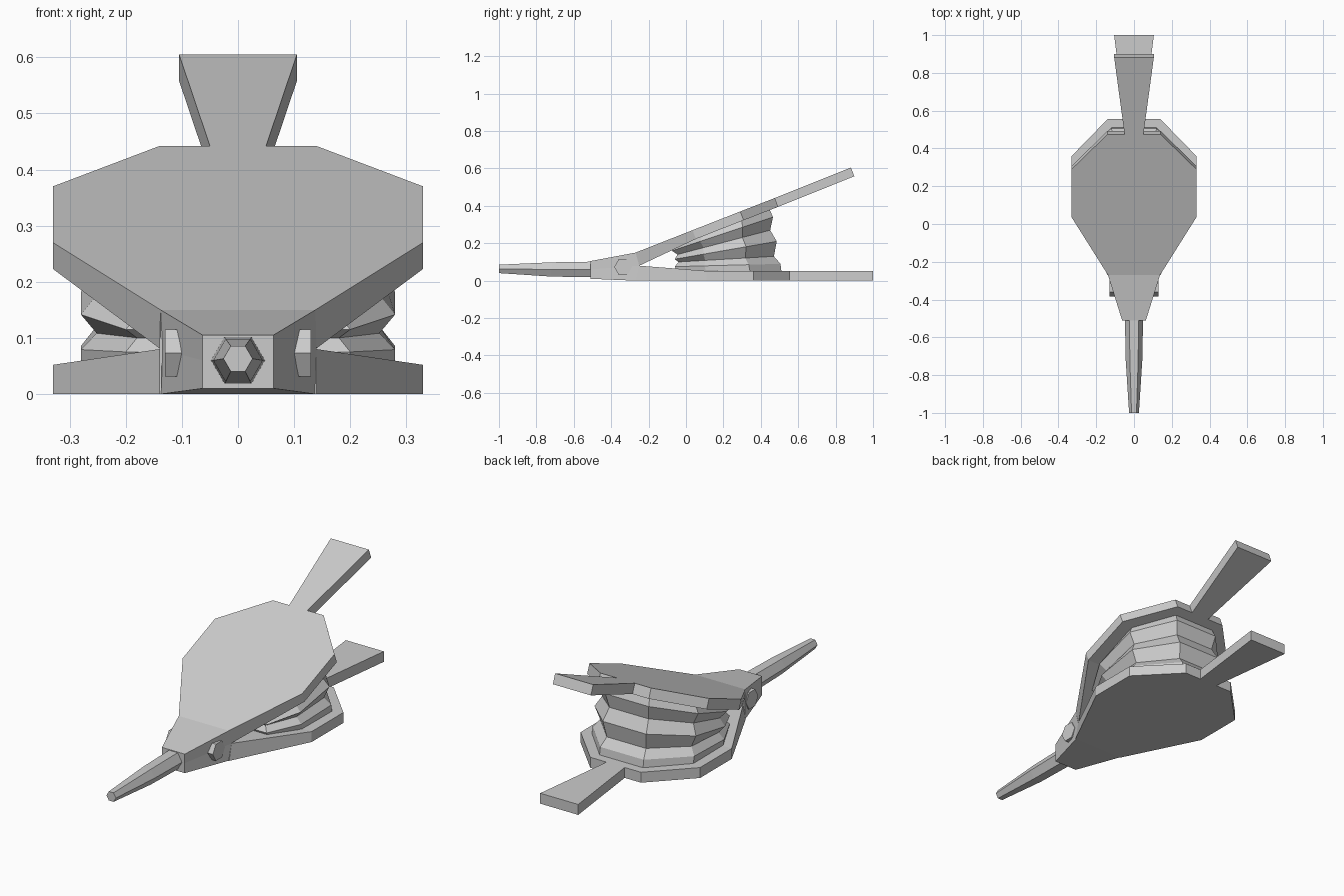
import bpy, bmesh, math

if "Cube" in bpy.data.objects:
    bpy.data.objects.remove(bpy.data.objects["Cube"])


def finish(name, bm):
    bmesh.ops.recalc_face_normals(bm, faces=bm.faces[:])
    mesh = bpy.data.meshes.new(name)
    bm.to_mesh(mesh)
    bm.free()
    obj = bpy.data.objects.new(name, mesh)
    bpy.context.collection.objects.link(obj)
    return obj


def loft(name, rings):
    """Skin a list of closed rings and cap both ends."""
    bm = bmesh.new()
    vs = [[bm.verts.new(p) for p in r] for r in rings]
    n = len(rings[0])
    for a, b in zip(vs, vs[1:]):
        for i in range(n):
            j = (i + 1) % n
            bm.faces.new((a[i], a[j], b[j], b[i]))
    bm.faces.new(vs[0])
    bm.faces.new(vs[-1])
    return finish(name, bm)


def board(name, half):
    """Board with handle; half outline rows are (x, y_top, z_top, y_bottom, z_bottom)."""
    bm = bmesh.new()
    outline = half + [(-r[0],) + r[1:] for r in reversed(half)]
    top = [bm.verts.new((x, yt, zt)) for x, yt, zt, yb, zb in outline]
    bot = [bm.verts.new((x, yb, zb)) for x, yt, zt, yb, zb in outline]
    n = len(outline)
    for layer in (top, bot):
        bm.faces.new((layer[0], layer[1], layer[-2], layer[-1]))
        bm.faces.new(layer[1:-1])
    for i in range(n):
        j = (i + 1) % n
        bm.faces.new((top[i], top[j], bot[j], bot[i]))
    return finish(name, bm)


def hexagon(r):
    return [(r * math.cos(k * math.pi / 3), r * math.sin(k * math.pi / 3)) for k in range(6)]


# boards: shared plan shape, the upper one tilted open
T = 0.052
plan = [(0.33, 0.11), (0.33, 0.36), (0.14, 0.555), (0.05, 0.555), (0.105, 1.0)]
board("bottom_board", [(0.14, -0.25, 0.08, -0.27, 0)] + [(x, y, T, y, 0) for x, y in plan])

tilted = [(0.33, 0.035, 0.27), (0.33, 0.29, 0.37), (0.14, 0.475, 0.442),
          (0.05, 0.475, 0.442), (0.105, 0.882, 0.605)]
board("top_board", [(0.138, -0.27, 0.15, -0.25, 0.08)]
      + [(x, y, z, y + 0.018, z - 0.047) for x, y, z in tilted])

# hinge block joining the boards
def block_ring(levels):
    right = [(x, y, z) for x, y, z in levels]
    return right + [(-x, y, z) for x, y, z in reversed(right)]

loft("hinge_block", [
    block_ring([(0.063, -0.51, 0.01), (0.063, -0.51, 0.06), (0.063, -0.51, 0.105)]),
    block_ring([(0.137, -0.27, 0), (0.14, -0.25, 0.08), (0.138, -0.27, 0.15)])])

# nozzle
loft("nozzle", [[(a, y, zc + b) for a, b in hexagon(r)]
                for y, r, zc in [(-0.50, 0.048, 0.06), (-0.72, 0.044, 0.06), (-1.0, 0.026, 0.063)]])

# hinge bolts
for side, label in ((1, "right"), (-1, "left")):
    loft("hinge_bolt_" + label, [[(side * x, -0.336 + a, 0.073 + b) for a, b in hexagon(0.048)]
                                 for x in (0.07, 0.13)])

# pleated leather: rings fanning between the boards
pleats = [(-0.05, 0.055, 0.51, 0.05, 1.0), (-0.06, 0.075, 0.505, 0.09, 1.0),
          (-0.04, 0.10, 0.47, 0.13, 0.9), (-0.06, 0.115, 0.485, 0.21, 1.0),
          (-0.045, 0.14, 0.45, 0.27, 0.9), (-0.075, 0.16, 0.465, 0.34, 1.0),
          (-0.05, 0.185, 0.445, 0.385, 0.93)]
shape = [(0.20, 0), (0.28, 0.28), (0.28, 0.70), (0.12, 1)]
rings = []
for yf, zf, yb, zb, s in pleats:
    half = [(x * s, yf + (yb - yf) * u, zf + (zb - zf) * u) for x, u in shape]
    rings.append(half + [(-x, y, z) for x, y, z in reversed(half)])
loft("leather_pleats", rings)
